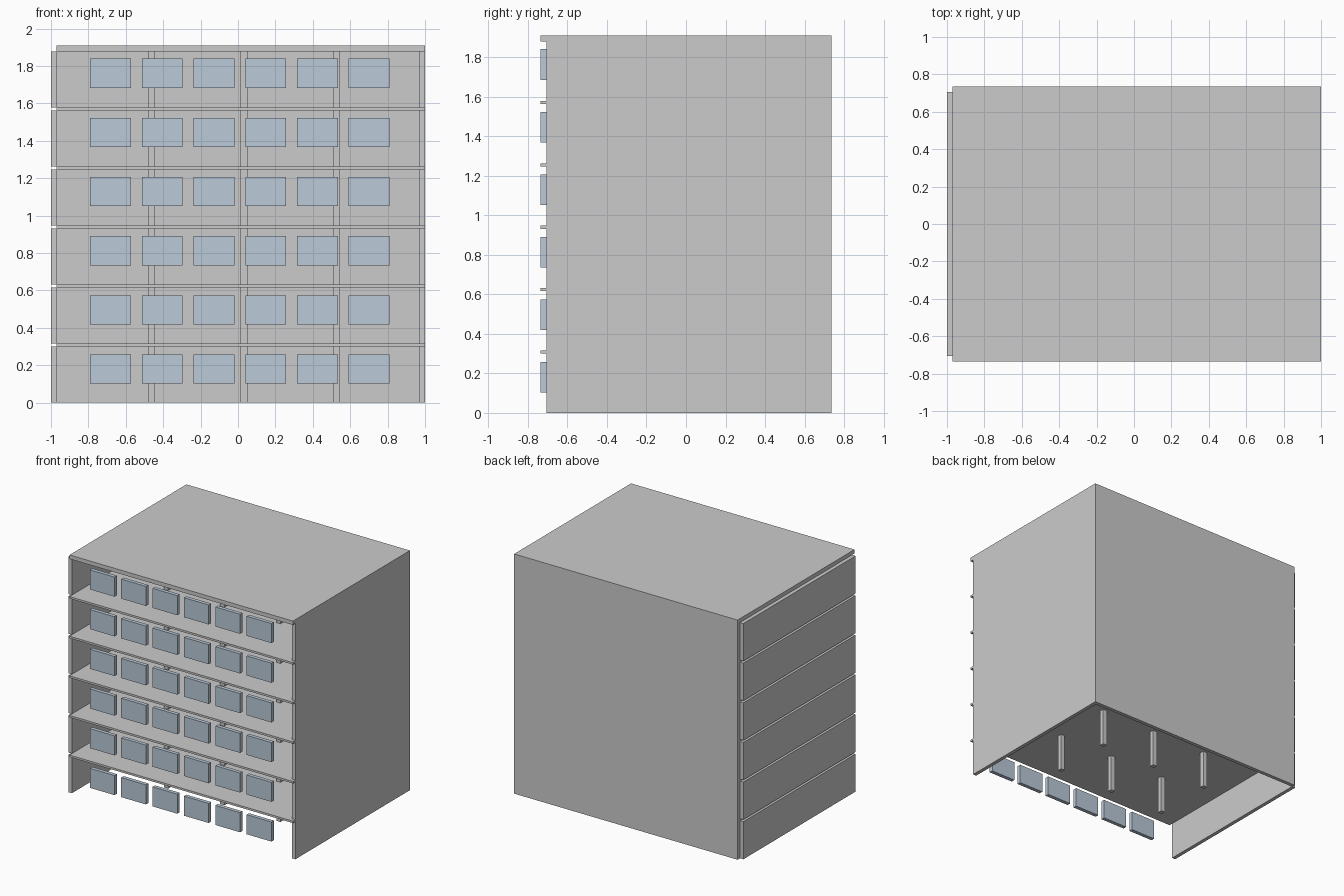
import bpy
import bmesh

if "Cube" in bpy.data.objects:
    bpy.data.objects.remove(bpy.data.objects["Cube"])


def material(name, color):
    m = bpy.data.materials.new(name)
    m.diffuse_color = (*color, 1.0)
    m.use_nodes = True
    m.node_tree.nodes["Principled BSDF"].inputs["Base Color"].default_value = m.diffuse_color
    return m


concrete = material("concrete_grey", (0.60, 0.60, 0.60))
glass = material("window_blue_grey", (0.495, 0.588, 0.69))


def box(name, x, y, z, mat):
    """Axis-aligned box from (min, max) ranges."""
    mesh = bpy.data.meshes.new(name)
    bm = bmesh.new()
    bmesh.ops.create_cube(bm, size=1.0)
    for v in bm.verts:
        v.co = [r[0] if c < 0 else r[1] for c, r in zip(v.co, (x, y, z))]
    bm.to_mesh(mesh)
    bm.free()
    mesh.materials.append(mat)
    obj = bpy.data.objects.new(name, mesh)
    bpy.context.collection.objects.link(obj)
    return obj


STOREYS = 6
CLEAR = 0.30                # clear height of a storey
SLAB = 0.0157               # floor slab thickness
PITCH = CLEAR + SLAB
WALL = 0.03
DEPTH = 0.736               # half depth
INNER = DEPTH - WALL
LEFT = -0.97                # left edge of the slabs
TOP = STOREYS * PITCH - SLAB

for s in range(STOREYS):
    z0 = s * PITCH
    storey = (z0, z0 + CLEAR)

    # Side walls: the left one stands outside the slab edge
    box(f"left_wall_{s}", (-1.0, LEFT), (-INNER, INNER), storey, concrete)
    box(f"right_wall_{s}", (1.0 - WALL, 1.0), (-INNER, INNER), storey, concrete)

    # Two rows of three columns
    for i in range(3):
        for j in range(2):
            cx, cy = -0.463 + 0.4955 * i, -0.227 + 0.4955 * j
            box(f"column_{s}_{i}_{j}", (cx - 0.018, cx + 0.018),
                (cy - 0.018, cy + 0.018), storey, concrete)

    # Row of window blocks along the open front
    wz = 0.102 + 0.3163 * s
    for i in range(6):
        wx = -0.682 + 0.2766 * i
        box(f"window_{s}_{i}", (wx - 0.109, wx + 0.109), (-DEPTH, -INNER),
            (wz, wz + 0.156), glass)

    # Floor slab above every storey but the last
    if s < STOREYS - 1:
        box(f"floor_slab_{s}", (LEFT, 1.0), (-DEPTH, INNER),
            (z0 + CLEAR, z0 + PITCH), concrete)

# Full-height back wall and thicker roof
box("back_wall", (LEFT, 1.0), (INNER, DEPTH), (0.0, TOP), concrete)
box("roof", (LEFT, 1.0), (-DEPTH, DEPTH), (TOP, TOP + 0.0315), concrete)
